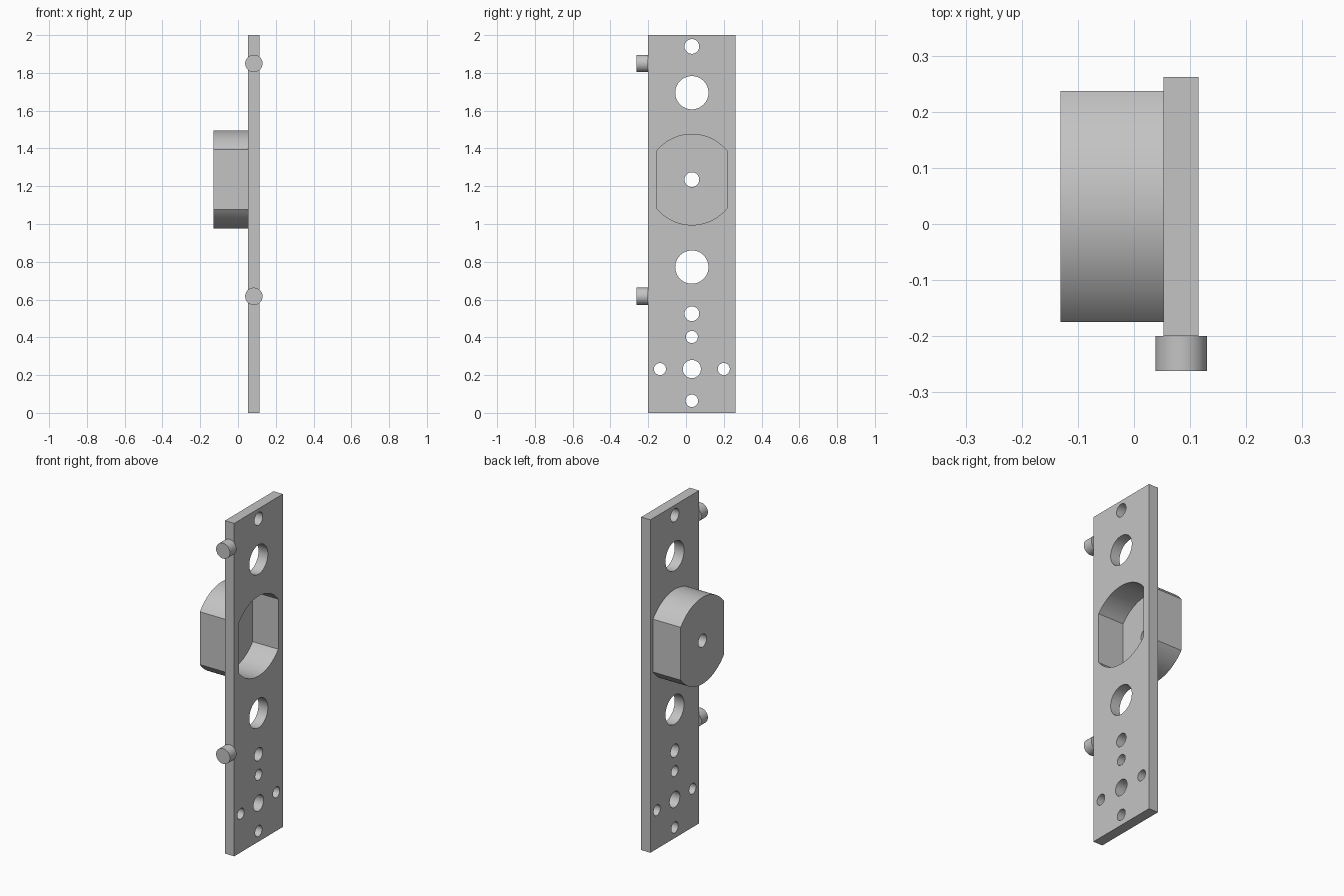
import bpy, bmesh
from math import sin, cos, tau, asin

if "Cube" in bpy.data.objects:
    bpy.data.objects.remove(bpy.data.objects["Cube"])

grey = bpy.data.materials.new("light_grey_metal")
grey.use_nodes = True
colour = (0.55, 0.55, 0.55, 1)
grey.diffuse_color = colour
grey.node_tree.nodes["Principled BSDF"].inputs["Base Color"].default_value = colour

MID_Y = 0.031                     # centre line of the plate
BACK, FACE = 0.053, 0.115         # plate faces in x
HOUSING_Z = 1.235


def circle(y, z, r, n=48):
    return [(y + r * cos(tau * i / n), z + r * sin(tau * i / n)) for i in range(n)]


def flatted_circle(r, half, n=32):
    """Circle with its two sides cut off flat at +-half."""
    a = asin(half / r)
    arc = [-a + 2 * a * i / n for i in range(n + 1)]
    top = [(MID_Y - r * sin(t), HOUSING_Z + r * cos(t)) for t in arc]
    bottom = [(MID_Y + r * sin(t), HOUSING_Z - r * cos(t)) for t in arc]
    return top + bottom


def prism(name, outlines, x0, x1):
    """Extrude y-z outlines from x0 to x1."""
    bm = bmesh.new()
    for outline in outlines:
        face = bm.faces.new([bm.verts.new((x0, y, z)) for y, z in outline])
        ext = bmesh.ops.extrude_face_region(bm, geom=[face])["geom"]
        verts = [v for v in ext if isinstance(v, bmesh.types.BMVert)]
        bmesh.ops.translate(bm, verts=verts, vec=(x1 - x0, 0, 0))
    bmesh.ops.recalc_face_normals(bm, faces=bm.faces)
    mesh = bpy.data.meshes.new(name)
    bm.to_mesh(mesh)
    bm.free()
    mesh.materials.append(grey)
    obj = bpy.data.objects.new(name, mesh)
    bpy.context.collection.objects.link(obj)
    return obj


def select(obj):
    bpy.ops.object.select_all(action="DESELECT")
    obj.select_set(True)
    bpy.context.view_layer.objects.active = obj


def cut(obj, cutter):
    select(obj)
    mod = obj.modifiers.new("cut", "BOOLEAN")
    mod.operation, mod.solver, mod.object = "DIFFERENCE", "EXACT", cutter
    bpy.ops.object.modifier_apply(modifier=mod.name)
    bpy.data.objects.remove(cutter)


def smooth(obj):
    select(obj)
    bpy.ops.object.shade_smooth_by_angle(angle=0.5)


# Plate with its round holes and the housing opening
pocket = flatted_circle(0.24, 0.187)
holes = [(0, 1.94, 0.039), (0, 1.695, 0.088), (0, 0.772, 0.088), (0, 0.525, 0.039),
         (0, 0.402, 0.032), (0, 0.232, 0.048), (0, 0.064, 0.033),
         (-0.169, 0.232, 0.032), (0.169, 0.232, 0.032)]
w = 0.231
plate = prism("mounting_plate", [[(MID_Y - w, 0), (MID_Y + w, 0),
                                  (MID_Y + w, 2), (MID_Y - w, 2)]], BACK, FACE)
cut(plate, prism("hole_cutter", [circle(MID_Y + y, z, r) for y, z, r in holes] + [pocket],
                 BACK - 0.1, FACE + 0.1))
smooth(plate)

# Hollow housing behind the plate, with a hole through its thick floor
housing = prism("housing", [flatted_circle(0.26, 0.206)], -0.131, BACK)
cut(housing, prism("pocket_cutter", [pocket], -0.055, FACE))
cut(housing, prism("bore_cutter", [circle(MID_Y, HOUSING_Z, 0.039)], -0.2, 0))
smooth(housing)

# Pegs on the front edge
for name, z in (("lower_peg", 0.617), ("upper_peg", 1.85)):
    bpy.ops.mesh.primitive_cylinder_add(vertices=48, radius=0.046, depth=0.062,
                                        location=(0.084, -0.231, z), rotation=(tau / 4, 0, 0))
    peg = bpy.context.object
    peg.name = name
    peg.data.materials.append(grey)
    smooth(peg)
